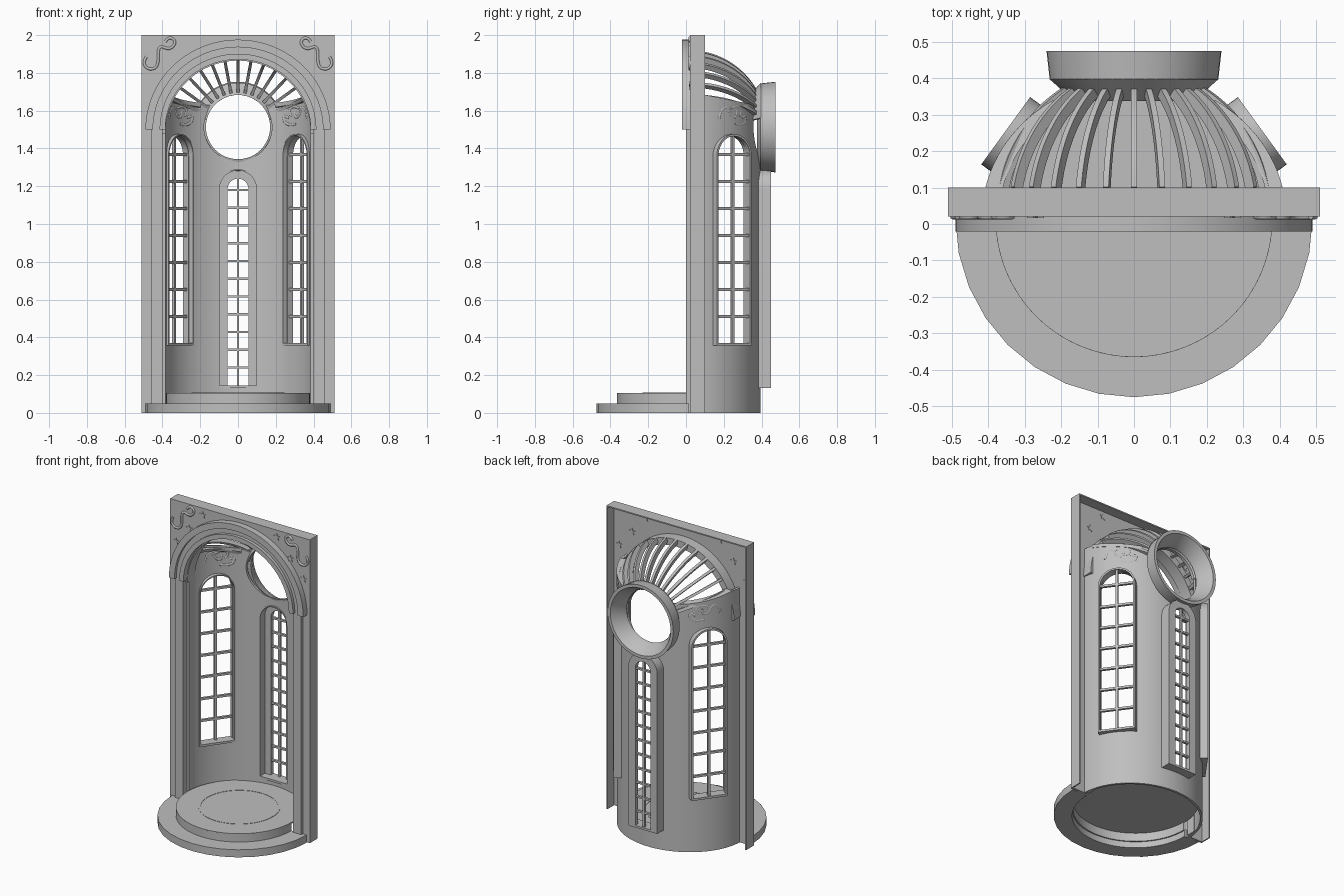
import bpy, bmesh
from math import sin, cos, pi, radians
from mathutils import Matrix, Vector

cube = bpy.data.objects.get("Cube")
if cube:
    bpy.data.objects.remove(cube)

stone = bpy.data.materials.new("grey_stone")
stone.use_nodes = True
GREY = (0.52, 0.52, 0.52, 1)
stone.diffuse_color = GREY
stone.node_tree.nodes["Principled BSDF"].inputs["Base Color"].default_value = GREY

SPRING, RAD, DEPTH, YC = 1.5, 0.415, 0.38, 0.015
SIDES = ((1, "left"), (-1, "right"))
parts = []


def finish(name, bm, mat=None):
    bmesh.ops.recalc_face_normals(bm, faces=bm.faces)
    if mat:
        bm.transform(mat)
    me = bpy.data.meshes.new(name)
    bm.to_mesh(me)
    bm.free()
    me.materials.append(stone)
    ob = bpy.data.objects.new(name, me)
    bpy.context.collection.objects.link(ob)
    parts.append(ob)
    return ob


def prism(name, pts, lo, hi, axis="y", mat=None):
    """Extrude a flat outline along one axis."""
    place = {"x": lambda a, b: (lo, a, b), "y": lambda a, b: (a, lo, b), "z": lambda a, b: (a, b, lo)}[axis]
    bm = bmesh.new()
    face = bm.faces.new([bm.verts.new(place(a, b)) for a, b in pts])
    ext = bmesh.ops.extrude_face_region(bm, geom=[face])
    shift = Vector([(hi - lo) * (axis == k) for k in "xyz"])
    bmesh.ops.translate(bm, vec=shift, verts=[g for g in ext["geom"] if isinstance(g, bmesh.types.BMVert)])
    return finish(name, bm, mat)


def box(name, x0, x1, y0, y1, z0, z1, mat=None):
    return prism(name, [(x0, z0), (x1, z0), (x1, z1), (x0, z1)], y0, y1, "y", mat)


def arc(r, c, a0=0, a1=180, n=40, ry=None):
    """Arc points about (0, c)."""
    angles = [radians(a0 + (a1 - a0) * i / n) for i in range(n + 1)]
    return [(r * cos(a), c + (ry or r) * sin(a)) for a in angles]


def arch(half, bottom, spring):
    """Outline of a round-headed opening, right foot to left foot."""
    return [(half, bottom)] + arc(half, spring, n=20) + [(-half, bottom)]


def revolve(name, profile, centre, a0=0, a1=360, n=48):
    """Spin (radius, y) points about the y axis, closed ring or capped arc."""
    bm = bmesh.new()
    full = a1 - a0 == 360
    rings = []
    for i in range(n if full else n + 1):
        a = radians(a0 + (a1 - a0) * i / n)
        rings.append([bm.verts.new((r * cos(a), y, centre + r * sin(a))) for r, y in profile])
    m = len(profile)
    for a, b in zip(rings, rings[1:] + rings[:1] if full else rings[1:]):
        for j in range(m):
            bm.faces.new((a[j], a[(j + 1) % m], b[(j + 1) % m], b[j]))
    if not full:
        bm.faces.new(rings[0])
        bm.faces.new(rings[-1])
    return finish(name, bm)


def tube(name, pts, r):
    cu = bpy.data.curves.new(name, "CURVE")
    cu.dimensions, cu.bevel_depth, cu.bevel_resolution, cu.resolution_u = "3D", r, 1, 6
    cu.use_fill_caps = True
    sp = cu.splines.new("NURBS")
    sp.points.add(len(pts) - 1)
    for p, co in zip(sp.points, pts):
        p.co = (*co, 1)
    sp.use_endpoint_u, sp.order_u = True, 3
    cu.materials.append(stone)
    bpy.context.collection.objects.link(bpy.data.objects.new(name, cu))


def slope_top(ob):
    """Let the upper rim fall towards the back."""
    for v in ob.data.vertices:
        if v.co.z > SPRING:
            v.co.z -= 0.2 * max(0, v.co.y - 0.1)


def cut(target, cutter):
    cutter.hide_render = True
    cutter.hide_set(True)
    parts.remove(cutter)
    mod = target.modifiers.new("opening", "BOOLEAN")
    mod.object, mod.solver = cutter, "EXACT"


# Floor: half ring step, hollow round platform and its thin inlaid ring
prism("base_step", arc(0.49, YC, 180, 360, 16) + arc(0.38, YC, 360, 180), 0, 0.05, "z")
prism("platform_top", arc(0.38, YC, 0, 354.375, 63), 0.095, 0.105, "z")
prism("platform_side", arc(0.38, YC, 180, 360) + arc(0.372, YC, 360, 180), 0.04, 0.1, "z")
prism("floor_inlay", arc(0.245, YC, 0, 359.9, 64) + arc(0.232, YC, 359.9, 0, 64), 0.1, 0.107, "z")

# Front panel: thin plate with arched doorway, and a rim open to the back
prism("front_panel", [(0.51, 0), (0.51, 2), (-0.51, 2), (-0.51, 0), (-0.4, 0), (-0.4, 1.48)]
      + arc(0.385, 1.48, 180, 0) + [(0.4, 1.48), (0.4, 0)], 0.02, 0.032)
prism("panel_rim", [(0.51, 0), (0.51, 2), (-0.51, 2), (-0.51, 0), (-0.502, 0), (-0.502, 1.992),
                    (0.502, 1.992), (0.502, 0)], 0.02, 0.1)
prism("arch_reveal", arc(0.42, 1.49) + arc(0.385, 1.48, 180, 0), 0.02, 0.1)
# Moulded trim: two ridges with a groove between
for name, r_out, r_in, y in (("outer", 0.49, 0.45, -0.02), ("groove", 0.45, 0.415, 0), ("inner", 0.415, 0.385, -0.02)):
    prism("arch_trim_" + name, arc(r_out, SPRING, ry=r_out - 0.014)
          + arc(r_in, SPRING, 180, 0, ry=r_in - 0.014), y, 0.02)
for s, side in SIDES:
    box(side + "_pilaster", s * 0.4, s * 0.46, 0, 0.02, 0, SPRING)
    box(side + "_door_jamb", s * 0.385, s * 0.4, 0.04, 0.1, 0, SPRING)

# Curved wall, closed shell with a sloping top
wall = prism("curved_wall", arc(RAD, YC, 2, 178, 64, ry=DEPTH)
             + arc(RAD - 0.015, YC, 178, 2, 64, ry=DEPTH - 0.015), 0, 1.68, "z")
slope_top(wall)

# Ledge under the fan light and scroll reliefs showing on both wall faces
for s, side in SIDES:
    a0, a1 = (13, 58) if s > 0 else (167, 122)
    slope_top(prism(side + "_ledge", arc(RAD + 0.003, YC, a0, a1, 20, ry=DEPTH + 0.003)
                    + arc(RAD - 0.045, YC, a1, a0, 20, ry=DEPTH - 0.025), 1.662, 1.684, "z"))
    for k, path in enumerate(([(25, 1.56), (27, 1.61), (33, 1.62), (36, 1.57), (42, 1.56), (42, 1.6)],
                              [(36, 1.61), (42, 1.63), (49, 1.6), (45, 1.57)],
                              [(40, 1.53), (46, 1.52), (53, 1.54), (53, 1.58), (48, 1.56)])):
        tube(f"{side}_wall_scroll_{k + 1}", [(s * (RAD - 0.0075) * cos(radians(a)),
             YC + (DEPTH - 0.0075) * sin(radians(a)), z) for a, z in path], 0.011)

# Fan light ribs curving from the arch to the round window
steps = [radians(12 + 3 * j) for j in range(17)]
for i in range(13):
    turn = (Matrix.Translation((0, 0, SPRING)) @ Matrix.Rotation(radians(65 - 130 * i / 12), 4, "Y"))
    bow = [(YC + (0.41 + d) * sin(p), (RAD + d) * cos(p)) for d, path in ((0.006, steps), (-0.024, steps[::-1]))
           for p in path]
    w = 0.01 if i in (0, 12) else 0.008
    prism(f"fan_rib_{i + 1}", bow, -w, w, "x", turn)

# Round window: flared ring, with a cone band joining the ribs
revolve("round_window_ring", [(0.17, 0.375), (0.18, 0.41), (0.22, 0.475), (0.24, 0.475), (0.231, 0.395)], 1.513)
revolve("fan_inner_cone", [(0.17, 0.338), (0.235, 0.396), (0.22, 0.4), (0.17, 0.36)], 1.513, 12, 168)
cut(wall, prism("round_cutter", arc(0.18, 1.513, 0, 352.5, 47), 0.2, 0.6))


def window(name, turn, outer, inner, bottom, spring, y0, y1, plate, bars, bar_half):
    """Round-headed casing, face plate, one upright and evenly spaced cross bars."""
    m = Matrix.Rotation(radians(turn), 4, "Z")
    lip = outer - 0.007
    prism(name + "_casing", arch(outer, bottom, spring) + arch(lip, bottom, spring)[::-1], y0, y1, "y", m)
    prism(name + "_face", arch(lip, bottom, spring) + arch(inner, bottom, spring)[::-1], plate, y1, "y", m)
    box(name + "_sill", -outer, outer, y0, y1, bottom - 0.008, bottom + 0.006, m)
    mid = (plate + y1) / 2
    box(name + "_upright", -bar_half, bar_half, mid - 0.008, mid + 0.008, bottom, spring + inner, m)
    for k, z in enumerate(bars):
        box(f"{name}_bar_{k + 1}", -inner, inner, mid - 0.008, mid + 0.008, z - bar_half, z + bar_half, m)
    cut(wall, prism(name + "_cutter", arch(lip, bottom, spring), 0.25, 0.6, "y", m))


window("back_window", 0, 0.105, 0.055, 0.14, 1.185, 0.37, 0.45, 0.42, [0.24 + 0.094 * k for k in range(11)], 0.006)
for s, side in SIDES:
    window(side + "_window", -54 * s, 0.114, 0.103, 0.365, 1.362, 0.372, 0.435, 0.4,
           [0.51 + 0.143 * k for k in range(7)], 0.007)

# Corner ornament on the panel: scrolls, and small stars showing front and back
scroll = [(0.485, 1.885), (0.505, 1.855), (0.475, 1.815), (0.42, 1.83), (0.425, 1.95), (0.36, 1.92),
          (0.325, 1.965), (0.365, 1.995), (0.385, 1.965)]
for s, side in SIDES:
    tube(f"{side}_scroll", [(s * x, 0.02, z) for x, z in scroll], 0.008)
    for k, (x, z) in enumerate(((0.27, 1.955), (0.465, 1.73), (0.37, 1.84))):
        star = [(s * x + r * sin(pi * i / 5), z + r * cos(pi * i / 5))
                for i in range(10) for r in [0.01 if i % 2 else 0.024]]
        prism(f"{side}_star_{k + 1}", star, 0.016, 0.036)

# Smooth curved faces, keep edges crisp
bpy.ops.object.select_all(action="DESELECT")
for ob in parts:
    ob.select_set(True)
bpy.context.view_layer.objects.active = wall
bpy.ops.object.shade_smooth_by_angle(angle=radians(30))
